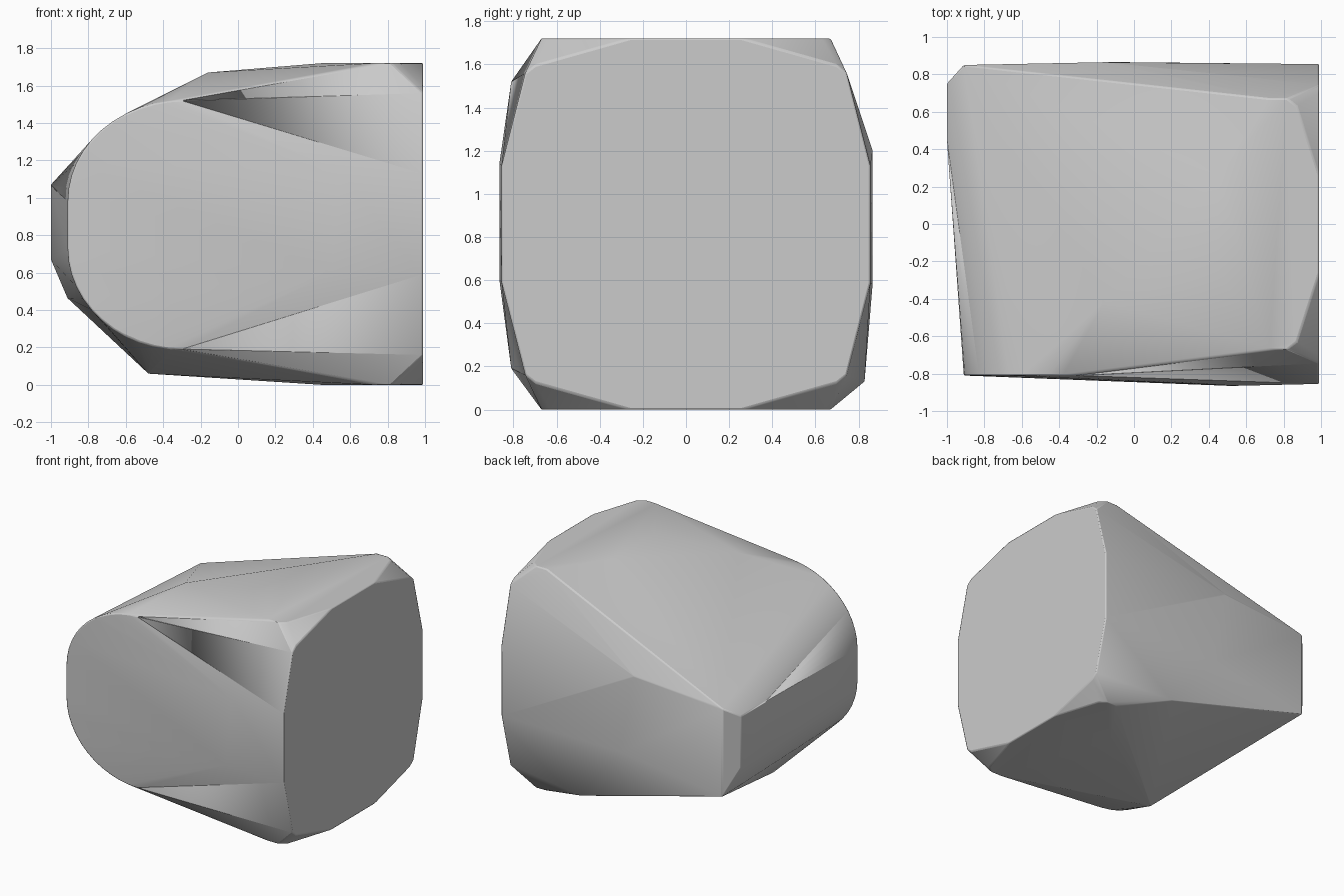
import bpy, bmesh, math

cube = bpy.data.objects.get("Cube")
if cube:
    bpy.data.objects.remove(cube, do_unlink=True)

MID = 0.86  # half height


def grey_material():
    mat = bpy.data.materials.new("stone_grey")
    mat.use_nodes = True
    colour = (0.6, 0.6, 0.6, 1)
    mat.diffuse_color = colour
    mat.node_tree.nodes["Principled BSDF"].inputs["Base Color"].default_value = colour
    return mat


def mirrored(points):
    """Repeat points across the width and the height."""
    return [(x, sy * y, MID + sz * z) for x, y, z in points
            for sy in (-1, 1) for sz in (-1, 1)]


# flat end face with clipped corners, and the flat top and bottom
points = mirrored([(0.99, 0.855, 0.27), (0.99, 0.745, 0.70), (0.99, 0.70, 0.735),
                   (0.99, 0.26, MID), (0.87, 0.63, MID), (0.82, 0.67, MID),
                   (0.73, 0.67, MID), (0.45, 0.26, MID)])

# rounded nose outline on the front side
steps = 12
for i in range(steps + 1):
    a = math.pi / 2 * i / steps
    for side in (-1, 1):
        points.append((-0.30 - 0.61 * math.cos(a), -0.81,
                       0.855 + side * (0.125 + 0.54 * math.sin(a))))

# bulges of the front, back, top and bottom
points += [(0.55, -0.865, 1.14), (0.5, -0.865, 0.6),
           (-0.16, 0.865, 1.2), (-0.04, 0.865, 0.58), (0.32, 0.83, 0.13),
           (-0.16, -0.42, 1.67), (-0.48, -0.38, 0.06)]

# narrow edge at the back of the nose
points += [(-0.91, 0.85, 0.46), (-0.91, 0.85, 1.14)]
points += [(-1.0, y, z) for y in (0.75, 0.45) for z in (0.67, 1.07)]

# wrap the points in one closed skin
bm = bmesh.new()
for p in points:
    bm.verts.new(p)
hull = bmesh.ops.convex_hull(bm, input=bm.verts)
loose = [v for v in bm.verts if not v.link_faces]
bmesh.ops.delete(bm, geom=loose, context="VERTS")
bmesh.ops.dissolve_limit(bm, angle_limit=math.radians(1),
                         verts=bm.verts, edges=bm.edges)
bmesh.ops.recalc_face_normals(bm, faces=bm.faces)
mesh = bpy.data.meshes.new("rounded_block")
bm.to_mesh(mesh)
bm.free()

block = bpy.data.objects.new("rounded_block", mesh)
bpy.context.collection.objects.link(block)
mesh.materials.append(grey_material())

# slightly softened edges with smooth shading
bevel = block.modifiers.new("soft_edges", "BEVEL")
bevel.width = 0.008
bevel.segments = 2
bevel.limit_method = "ANGLE"
bevel.angle_limit = math.radians(25)
bpy.ops.object.select_all(action="DESELECT")
block.select_set(True)
bpy.context.view_layer.objects.active = block
bpy.ops.object.shade_smooth_by_angle(angle=math.radians(30))
